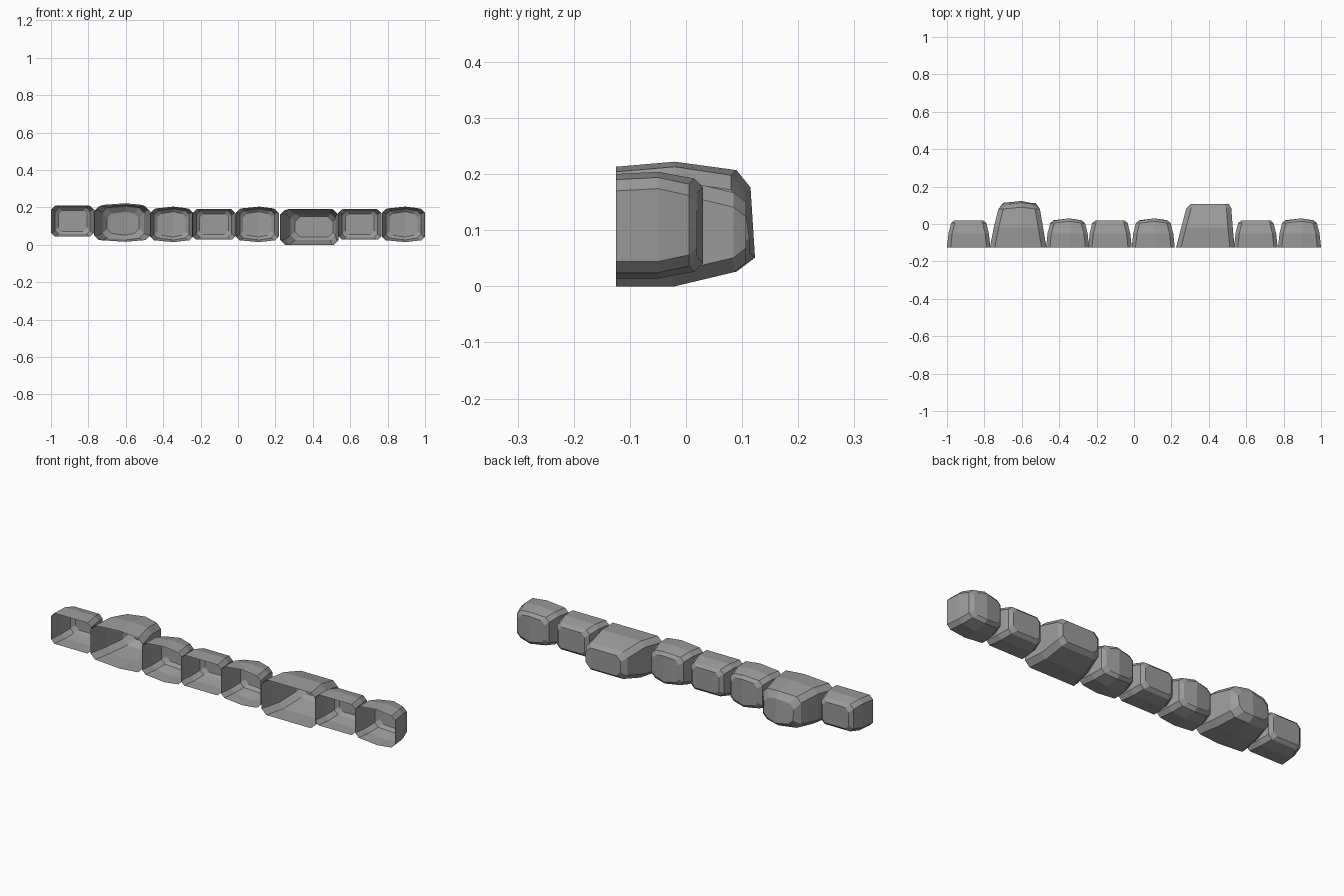
import bpy
import bmesh

if "Cube" in bpy.data.objects:
    bpy.data.objects.remove(bpy.data.objects["Cube"], do_unlink=True)

stone = bpy.data.materials.new("stone grey")
stone.use_nodes = True
grey = (0.33, 0.33, 0.33, 1)
stone.diffuse_color = grey
stone.node_tree.nodes["Principled BSDF"].inputs["Base Color"].default_value = grey

FRONT = -0.125


def ring(bm, y, x0, x1, z0, z1, cut, crown, peak, bulge, lean):
    """Chamfered rectangle with a raised middle point at top and bottom."""
    mid = x0 + (x1 - x0) * peak
    outline = [
        (x0 + cut, z0, 0), (mid, z0 - crown, bulge), (x1 - cut, z0, 0),
        (x1, z0 + cut, 0), (x1, z1 - cut, 0),
        (x1 - cut, z1, 0), (mid, z1 + crown, bulge), (x0 + cut, z1, 0),
        (x0, z1 - cut, 0), (x0, z0 + cut, 0)]
    half = (z0 + z1) / 2
    return [bm.verts.new((x, y + out + (lean if z < half else 0), z))
            for x, z, out in outline]


def build_stone(name, x0, x1, z0, z1, rows, cut=0.02, crown=0.0, peak=0.5,
                bulge=0.0, lean=0.0):
    """Open-fronted shell; rows hold y, left, right, bottom and top insets."""
    bm = bmesh.new()
    rings = []
    for i, (y, left, right, low, high) in enumerate(rows):
        last = i == len(rows) - 1
        rings.append(ring(bm, y, x0 + left, x1 - right, z0 + low, z1 - high,
                          cut, crown, peak, bulge if i > 1 else 0,
                          lean if last else 0))
    for a, b in zip(rings, rings[1:]):
        n = len(a)
        for i in range(n):
            j = (i + 1) % n
            bm.faces.new((a[i], a[j], b[j], b[i]))
    # Back, creased down the middle
    end = rings[-1]
    bm.faces.new(end[1:7])
    bm.faces.new(end[6:] + end[:2])
    bmesh.ops.recalc_face_normals(bm, faces=bm.faces)
    back = max(bm.faces, key=lambda f: f.calc_center_median().y)
    if back.normal.y < 0:
        bmesh.ops.reverse_faces(bm, faces=bm.faces)
    mesh = bpy.data.meshes.new(name)
    bm.to_mesh(mesh)
    bm.free()
    mesh.materials.append(stone)
    bpy.context.collection.objects.link(bpy.data.objects.new(name, mesh))


# Small stones share one depth profile
small = [(FRONT, 0, 0, 0, 0.004), (-0.05, 0.008, 0.008, 0, 0),
         (0.005, 0.022, 0.022, 0.012, 0.012), (0.02, 0.04, 0.04, 0.027, 0.027)]

for name, x0, x1, z0, z1 in (("flat_stone_right_end", -1.0, -0.768, 0.045, 0.21),
                             ("flat_stone_middle", -0.245, -0.012, 0.027, 0.192),
                             ("flat_stone_left", 0.535, 0.768, 0.027, 0.192)):
    build_stone(name, x0, x1, z0, z1, small)

for name, x0 in (("crowned_stone_right", -0.47), ("crowned_stone_middle", -0.012),
                 ("crowned_stone_left_end", 0.77)):
    build_stone(name, x0, x0 + 0.23, 0.024, 0.194, small,
                crown=0.01, peak=0.55, bulge=0.01)

# Large stones reach further back
build_stone("large_stone_right", -0.77, -0.468, 0.025, 0.213,
            [(FRONT, 0, 0, 0, 0.009), (-0.02, 0.02, 0.018, 0, 0),
             (0.08, 0.045, 0.035, 0.01, 0.015), (0.105, 0.07, 0.06, 0.035, 0.046)],
            cut=0.026, crown=0.009, peak=0.56, bulge=0.01, lean=0.008)

build_stone("large_stone_left", 0.225, 0.538, 0.0, 0.192,
            [(FRONT, 0, 0, 0, 0.006), (-0.02, 0.027, 0.01, 0, 0),
             (0.085, 0.055, 0.018, 0.025, 0.025), (0.107, 0.08, 0.03, 0.042, 0.042)],
            cut=0.026)
